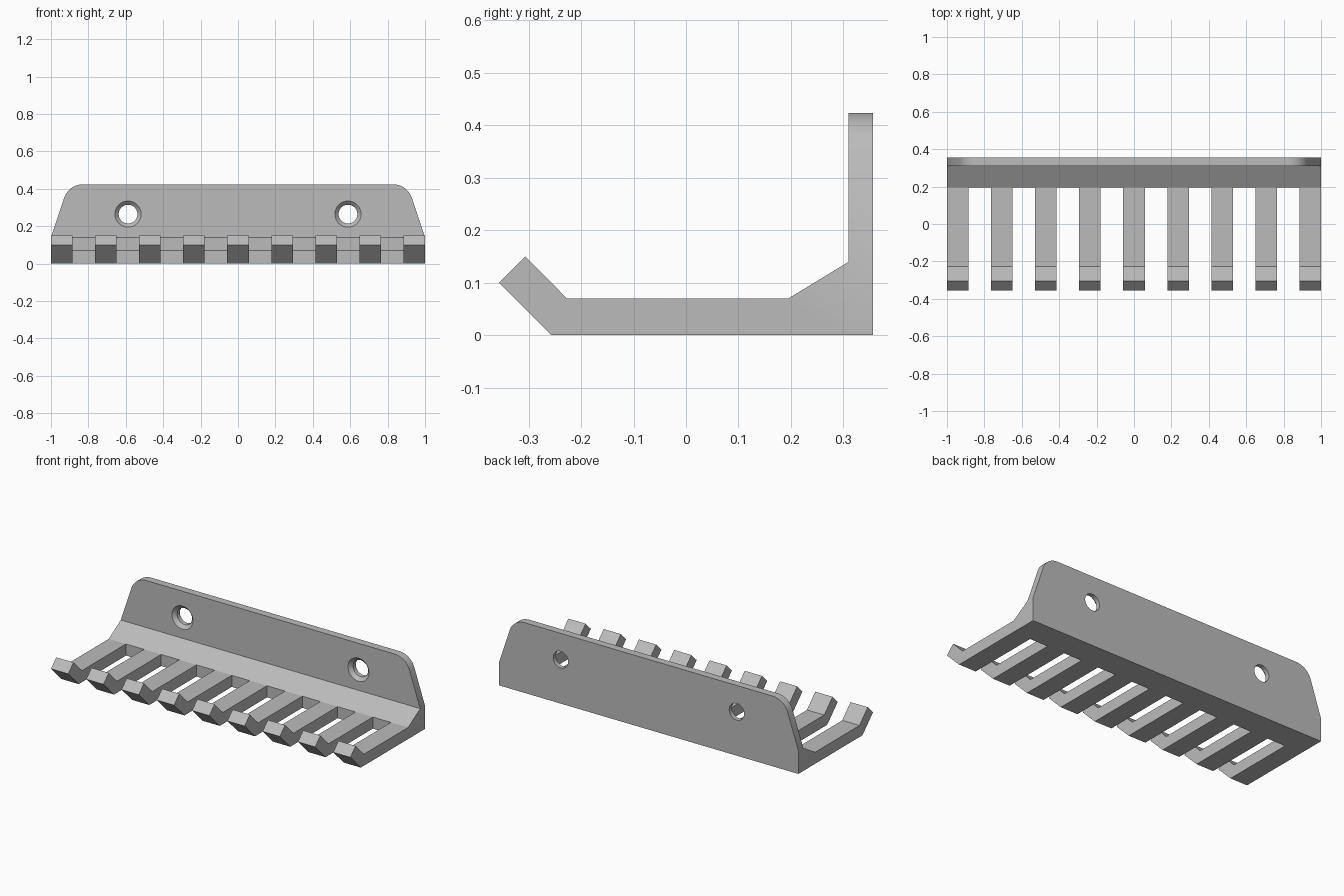
import bpy, bmesh
from math import sin, cos, atan2, tan, pi
from mathutils import Vector, Matrix

cube = bpy.data.objects.get("Cube")
if cube:
    bpy.data.objects.remove(cube, do_unlink=True)

grey = bpy.data.materials.new("plain grey")
grey.use_nodes = True
colour = (0.5, 0.5, 0.5, 1)
grey.diffuse_color = colour
grey.node_tree.nodes["Principled BSDF"].inputs["Base Color"].default_value = colour

FINGERS, FINGER_W = 9, 0.115
WALL_FRONT, WALL_BACK, WALL_TOP = 0.31, 0.356, 0.424
TOE = 0.195          # front edge of the sloped web
HOLE_X, HOLE_Z = 0.588, 0.265


def make_object(name, bm):
    bmesh.ops.recalc_face_normals(bm, faces=bm.faces)
    mesh = bpy.data.meshes.new(name)
    bm.to_mesh(mesh)
    bm.free()
    mesh.materials.append(grey)
    obj = bpy.data.objects.new(name, mesh)
    bpy.context.collection.objects.link(obj)
    return obj


def extrude(name, points, direction):
    bm = bmesh.new()
    face = bm.faces.new([bm.verts.new(p) for p in points])
    new = bmesh.ops.extrude_face_region(bm, geom=[face])["geom"]
    bmesh.ops.translate(bm, vec=direction,
                        verts=[v for v in new if isinstance(v, bmesh.types.BMVert)])
    return make_object(name, bm)


def boolean(target, tool, operation):
    """Apply a boolean and discard the tool."""
    tool.hide_render = True
    bpy.context.view_layer.objects.active = target
    mod = target.modifiers.new(operation, 'BOOLEAN')
    mod.operation, mod.solver, mod.object = operation, 'EXACT', tool
    bpy.ops.object.modifier_apply(modifier=mod.name)
    bpy.data.objects.remove(tool, do_unlink=True)


# Shelf: side profile with upturned tip and sloped web
profile = [(-0.256, 0), (WALL_FRONT, 0), (WALL_FRONT, 0.14), (TOE, 0.07),
           (-0.227, 0.07), (-0.306, 0.15), (-0.356, 0.1)]
rack = extrude("hook_rack", [(-1, y, z) for y, z in profile], (2, 0, 0))

# Slots between the fingers
bm = bmesh.new()
pitch = (2 - FINGER_W) / (FINGERS - 1)
for i in range(FINGERS - 1):
    x = -1 + FINGER_W / 2 + pitch * (i + 0.5)
    bmesh.ops.create_cube(bm, size=1, matrix=Matrix.Translation((x, TOE - 0.5, 0))
                          @ Matrix.Diagonal((pitch - FINGER_W, 1, 1, 1)))
boolean(rack, make_object("slot_cutter", bm), 'DIFFERENCE')

# Back wall: sloping sides and rounded top corners
slope = Vector((0.095, WALL_TOP - 0.14))
lean = atan2(slope.x, slope.y)
radius = 0.105
centre_x = 1 - slope.x - radius * tan((pi / 2 - lean) / 2)
STEPS = 12
half = [(1, 0), (1, 0.14)]
for i in range(STEPS + 1):
    a = lean + (pi / 2 - lean) * i / STEPS
    half.append((centre_x + radius * cos(a), WALL_TOP - radius + radius * sin(a)))
outline = half + [(-x, z) for x, z in reversed(half)]
wall = extrude("back_wall", [(x, WALL_FRONT, z) for x, z in outline],
               (0, WALL_BACK - WALL_FRONT, 0))
boolean(rack, wall, 'UNION')

# Countersunk screw holes
for side in (-1, 1):
    bm = bmesh.new()
    rings = []
    for y, r in ((WALL_FRONT - 0.01, 0.08), (WALL_FRONT + 0.02, 0.05), (WALL_BACK + 0.05, 0.05)):
        rings.append([bm.verts.new((side * HOLE_X + r * cos(2 * pi * k / 40), y,
                                    HOLE_Z + r * sin(2 * pi * k / 40))) for k in range(40)])
    for a, b in zip(rings, rings[1:]):
        for k in range(40):
            n = (k + 1) % 40
            bm.faces.new((a[k], a[n], b[n], b[k]))
    bm.faces.new(rings[0])
    bm.faces.new(rings[-1])
    boolean(rack, make_object("screw_hole_cutter", bm), 'DIFFERENCE')

bpy.ops.object.select_all(action='DESELECT')
rack.select_set(True)
bpy.context.view_layer.objects.active = rack
bpy.ops.object.shade_smooth_by_angle(angle=0.4)
